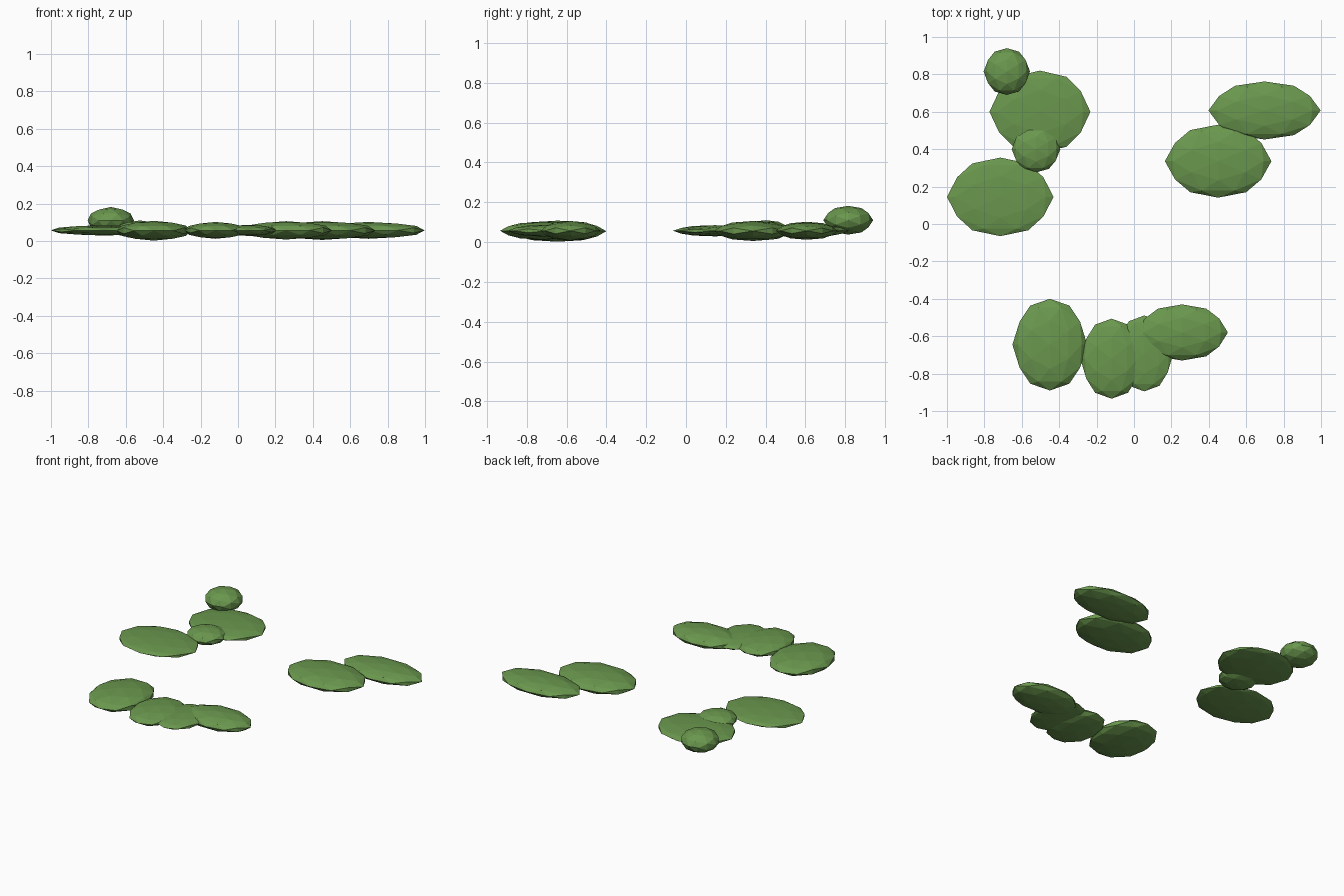
import bpy, bmesh
from mathutils import Vector

if "Cube" in bpy.data.objects:
    bpy.data.objects.remove(bpy.data.objects["Cube"])

green = bpy.data.materials.new("leaf green")
green.diffuse_color = (0.144, 0.310, 0.076, 1)
green.use_nodes = True
green.node_tree.nodes["Principled BSDF"].inputs["Base Color"].default_value = green.diffuse_color


def leaf_clump(name, center, radii):
    """Faceted, once-subdivided icosahedron squashed into a pad."""
    bm = bmesh.new()
    phi = (1 + 5 ** 0.5) / 2
    for a in (-1, 1):
        for b in (-phi, phi):
            for co in ((a, b, 0), (0, a, b), (b, 0, a)):
                bm.verts.new(co)
    bmesh.ops.convex_hull(bm, input=bm.verts[:])
    bmesh.ops.subdivide_edges(bm, edges=bm.edges[:], cuts=1, use_grid_fill=True)
    for v in bm.verts:
        n = v.co.normalized()
        v.co = Vector([n[i] * radii[i] for i in range(3)])
    bmesh.ops.recalc_face_normals(bm, faces=bm.faces[:])
    mesh = bpy.data.meshes.new(name)
    bm.to_mesh(mesh)
    bm.free()
    mesh.materials.append(green)
    obj = bpy.data.objects.new(name, mesh)
    obj.location = center
    bpy.context.collection.objects.link(obj)


# back left group: two wide pads, a small pad between, a raised tuft
leaf_clump("back_left_tuft", (-0.68, 0.815, 0.11), (0.124, 0.125, 0.072))
leaf_clump("back_left_pad", (-0.503, 0.60, 0.057), (0.27, 0.22, 0.032))
leaf_clump("small_left_pad", (-0.524, 0.40, 0.06), (0.13, 0.124, 0.05))
leaf_clump("left_pad", (-0.715, 0.145, 0.057), (0.285, 0.21, 0.028))

# back right group
leaf_clump("right_pad", (0.45, 0.336, 0.056), (0.285, 0.195, 0.05))
leaf_clump("far_right_pad", (0.698, 0.607, 0.057), (0.30, 0.155, 0.045))

# front group, a row from left to right
leaf_clump("front_left_pad", (-0.45, -0.645, 0.055), (0.20, 0.245, 0.053))
leaf_clump("front_middle_pad", (-0.12, -0.72, 0.057), (0.167, 0.214, 0.045))
leaf_clump("front_inner_pad", (0.055, -0.692, 0.057), (0.155, 0.203, 0.03))
leaf_clump("front_right_pad", (0.257, -0.58, 0.057), (0.245, 0.15, 0.049))
